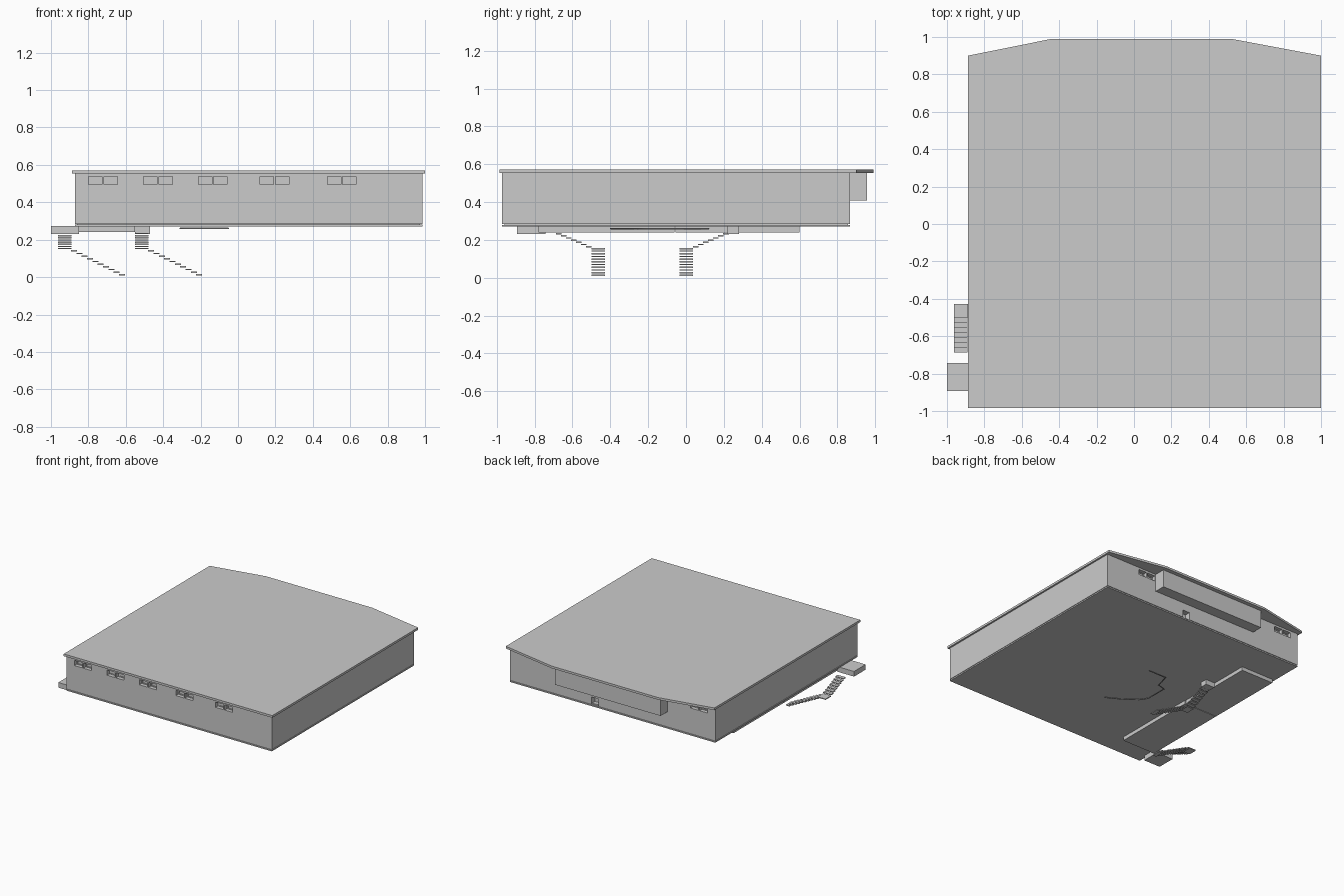
import bpy, bmesh
from mathutils import Vector

if "Cube" in bpy.data.objects:
    bpy.data.objects.remove(bpy.data.objects["Cube"])


def add_boxes(name, boxes):
    """One object made of boxes given as (x0, x1, y0, y1, z0, z1)."""
    bm = bmesh.new()
    for x0, x1, y0, y1, z0, z1 in boxes:
        vs = bmesh.ops.create_cube(bm, size=1)["verts"]
        bmesh.ops.scale(bm, vec=(x1 - x0, y1 - y0, z1 - z0), verts=vs)
        bmesh.ops.translate(bm, vec=((x0 + x1) / 2, (y0 + y1) / 2, (z0 + z1) / 2), verts=vs)
    return finish(name, bm)


def add_prism(name, outline, z0, z1):
    bm = bmesh.new()
    face = bm.faces.new([bm.verts.new((x, y, z0)) for x, y in outline])
    top = bmesh.ops.extrude_face_region(bm, geom=[face])["geom"]
    bmesh.ops.translate(bm, vec=(0, 0, z1 - z0),
                        verts=[g for g in top if isinstance(g, bmesh.types.BMVert)])
    bmesh.ops.recalc_face_normals(bm, faces=bm.faces)
    return finish(name, bm)


def finish(name, bm):
    me = bpy.data.meshes.new(name)
    bm.to_mesh(me)
    bm.free()
    ob = bpy.data.objects.new(name, me)
    bpy.context.collection.objects.link(ob)
    return ob


# Roof slab with chamfered back edge
add_prism("roof", [(-0.887, -0.985), (1, -0.985), (1, 0.9), (0.52, 0.99),
                   (-0.44, 0.99), (-0.887, 0.9)], 0.553, 0.571)

# Main walls, floor slab and overhanging back bay
walls = add_boxes("walls", [(-0.872, 0.986, -0.972, 0.867, 0.284, 0.553)])
add_boxes("floor_slab", [(-0.872, 0.986, -0.972, 0.867, 0.27, 0.28),
                         (-0.86, 0.974, -0.96, 0.855, 0.275, 0.29)])
add_boxes("back_bay", [(-0.44, 0.515, 0.86, 0.957, 0.408, 0.553)])

# Window and back door recesses
cuts, frames = [], []
for y_wall, side, centres in ((-0.972, 1, (-0.722, -0.427, -0.135, 0.195, 0.555)),
                              (0.867, -1, (-0.725, 0.6))):
    for c in centres:
        for x in (c - 0.041, c + 0.041):
            ys = sorted((y_wall - side * 0.02, y_wall + side * 0.035))
            cuts.append((x - 0.036, x + 0.036, *ys, 0.494, 0.537))
            ys = sorted((y_wall + side * 0.03, y_wall + side * 0.04))
            for dx in (-0.032, 0.032):
                frames.append((x + dx - 0.004, x + dx + 0.004, *ys, 0.494, 0.537))
            for z in (0.494, 0.531):
                frames.append((x - 0.036, x + 0.036, *ys, z, z + 0.006))
cuts.append((0.185, 0.25, 0.82, 0.9, 0.27, 0.345))
cutter = add_boxes("opening_cutter", cuts)
cutter.hide_render = True
mod = walls.modifiers.new("openings", "BOOLEAN")
mod.operation = "DIFFERENCE"
mod.solver = "EXACT"
mod.object = cutter
bpy.context.view_layer.objects.active = walls
bpy.ops.object.modifier_apply(modifier="openings")
bpy.data.objects.remove(cutter)
add_boxes("window_frames", frames)

# Lowered slabs under the left side
add_boxes("lower_slab", [(-0.85, -0.55, -0.78, -0.06, 0.24, 0.285),
                         (-0.85, -0.555, -0.055, 0.6, 0.24, 0.285)])


# Two-flight open-tread staircases: lower flight along x, upper flight along y
def staircase(name, x, y, direction):
    half, t = 0.036, 0.0035
    treads = [(x - half, x + half, y - half, y + half, 0.15, 0.157)]
    for i in range(10):
        cx, z = x + half + 0.014 + i * 0.0285, 0.141 - i * 0.0143
        treads.append((cx - 0.016, cx + 0.016, y - half, y + half, z - t, z + t))
    for i in range(7):
        cy, z = y + direction * (half + 0.014 + i * 0.0265), 0.164 + i * 0.0115
        treads.append((x - half, x + half, cy - 0.015, cy + 0.015, z - t, z + t))
    add_boxes(name, treads)


staircase("outer_stairs", -0.927, -0.464, -1)
staircase("inner_stairs", -0.514, 0.002, 1)
add_boxes("outer_landing", [(-1, -0.85, -0.893, -0.743, 0.23, 0.272)])
add_boxes("inner_landing", [(-0.55, -0.47, 0.22, 0.28, 0.23, 0.272)])

# Thin pipe run beneath the floor
path = [(-0.05, -0.4), (-0.16, -0.34), (-0.27, -0.26), (-0.31, -0.2), (-0.31, -0.02),
        (-0.24, 0.0), (-0.21, 0.12), (-0.05, 0.12)]
cu = bpy.data.curves.new("floor_pipe", "CURVE")
cu.dimensions = "3D"
cu.bevel_depth = 0.004
cu.bevel_resolution = 0
sp = cu.splines.new("POLY")
sp.points.add(len(path) - 1)
for p, (px, py) in zip(sp.points, path):
    p.co = (px, py, 0.26, 1)
pipe = bpy.data.objects.new("floor_pipe", cu)
bpy.context.collection.objects.link(pipe)
